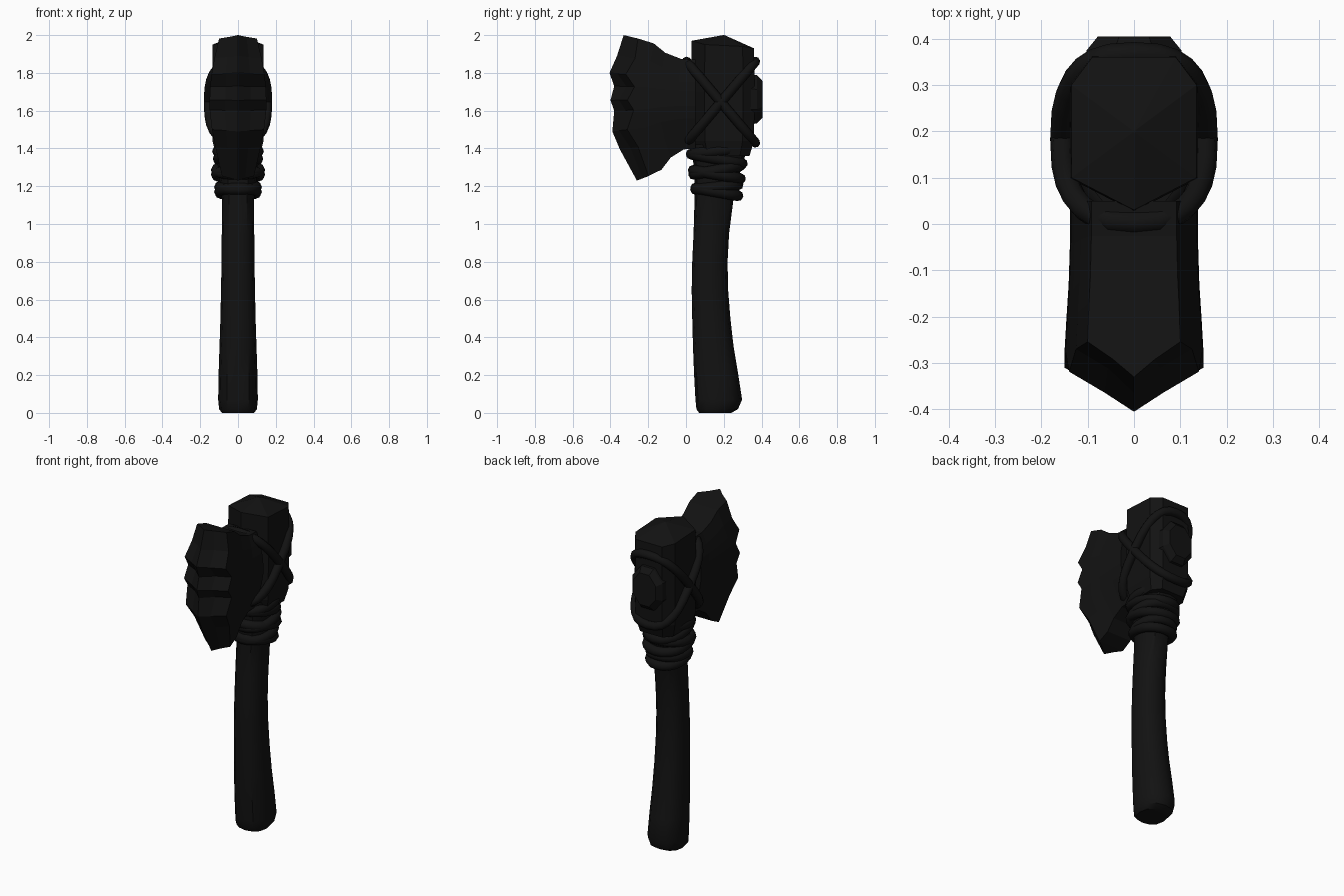
import bpy, bmesh, math

if "Cube" in bpy.data.objects:
    bpy.data.objects.remove(bpy.data.objects["Cube"])

mat = bpy.data.materials.new("dark")
mat.diffuse_color = (0.006, 0.006, 0.006, 1)
mat.use_nodes = True
mat.node_tree.nodes["Principled BSDF"].inputs["Base Color"].default_value = mat.diffuse_color


def finish(ob, angle=None):
    ob.data.materials.append(mat)
    if angle:
        bpy.ops.object.select_all(action='DESELECT')
        ob.select_set(True)
        bpy.context.view_layer.objects.active = ob
        bpy.ops.object.shade_smooth_by_angle(angle=math.radians(angle))


def loft(name, rings, caps=None, angle=None):
    """Skin equal-length closed rings; caps: 'fill' = n-gon, 'strip' = mirrored quads."""
    bm = bmesh.new()
    vs = [[bm.verts.new(p) for p in r] for r in rings]
    n = len(vs[0])
    for a, b in zip(vs, vs[1:]):
        for i in range(n):
            j = (i + 1) % n
            bm.faces.new((a[i], a[j], b[j], b[i]))
    for r in (vs[0], vs[-1]):
        if caps == 'fill':
            bm.faces.new(r)
        else:
            for i in range(n // 2):
                f = [r[i], r[i + 1], r[n - 2 - i], r[n - 1 - i]]
                bm.faces.new(list(dict.fromkeys(f)))
    bmesh.ops.recalc_face_normals(bm, faces=bm.faces)
    me = bpy.data.meshes.new(name)
    bm.to_mesh(me)
    bm.free()
    ob = bpy.data.objects.new(name, me)
    bpy.context.collection.objects.link(ob)
    finish(ob, angle)
    return ob


def spow(v, e):
    return math.copysign(abs(v) ** e, v)


def rope(name, cy, cz, rx, ry, rise, radius, e=1.0, n=28):
    """Closed rope loop round the haft, tilted front to back by +-rise."""
    cu = bpy.data.curves.new(name, 'CURVE')
    cu.dimensions = '3D'
    cu.bevel_depth = radius
    cu.bevel_resolution = 2
    sp = cu.splines.new('POLY')
    sp.points.add(n - 1)
    sp.use_cyclic_u = True
    for i, p in enumerate(sp.points):
        a = math.tau * i / n
        s = spow(math.sin(a), e)
        p.co = (rx * spow(math.cos(a), e), cy + ry * s, cz + rise * s, 1)
    ob = bpy.data.objects.new(name, cu)
    bpy.context.collection.objects.link(ob)
    bpy.ops.object.select_all(action='DESELECT')
    ob.select_set(True)
    bpy.context.view_layer.objects.active = ob
    bpy.ops.object.convert(target='MESH')
    finish(bpy.context.object, 50)


# wooden handle: (z, front y, back y, half width)
prof = [(0, .07, .24, .085), (.02, .055, .275, .1), (.07, .05, .297, .105),
        (.2, .043, .277, .103), (.35, .037, .252, .098), (.5, .033, .235, .093),
        (.65, .03, .223, .09), (.8, .033, .22, .087), (.95, .04, .228, .086),
        (1.12, .045, .25, .084), (1.25, .045, .28, .1), (1.42, .03, .33, .12)]
N = 12
loft("handle", [[(w * spow(math.cos(math.tau * i / N), .85),
                  (f + b) / 2 + (b - f) / 2 * spow(math.sin(math.tau * i / N), .85), z)
                 for i in range(N)] for z, f, b, w in prof], 'fill', 35)


# hafted block at the top with a low faceted peak
def block(z, k=1.0, peak=0.0):
    half = [(0, .03, .02), (.135, .1, 0), (.135, .3, -.01), (.09, .36, -.02)]
    pts = half + [(-x, y, d) for x, y, d in reversed(half[1:])]
    return [(x * k, .2 + (y - .2) * k, z + d * peak) for x, y, d in pts]


loft("haft_block", [block(1.36, .85), block(1.44), block(1.7, 1.02),
                    block(1.95, 1, 1), block(2.0, .02)], 'fill')

# stone blade: rows of (edge y, edge z, half width, chip shift)
rows = [(-.26, 1.23, .085, 0), (-.35, 1.395, .12, -.04), (-.39, 1.49, .138, .02),
        (-.38, 1.6, .15, -.04), (-.4, 1.655, .15, 0), (-.38, 1.73, .148, -.05),
        (-.405, 1.8, .14, .01), (-.365, 1.89, .125, -.03), (-.33, 2.0, .1, 0)]
# stations from butt to edge: (travel, flare, thickness)
stations = [(0, 0, .92), (.2, .03, .92), (.42, .28, .94), (.58, .66, .97), (.8, .86, 1), (.9, .93, .45)]
rings = []
for ey, ez, w, chip in rows:
    bz = 1.40 + (ez - 1.23) / .77 * .47
    side = []
    for t, f, k in stations:
        t += chip if t > .75 else 0
        side.append((w * k, .05 + (ey - .05) * t, bz + (ez - bz) * f))
    rings.append(side + [(0, ey, ez)] + [(-x, y, z) for x, y, z in reversed(side)])
loft("stone_blade", rings, 'strip')

# butt of the stone showing at the back
loft("stone_butt", [[(r * .8 * math.cos(math.tau * (i + .5) / 8), y,
                      1.66 + r * math.sin(math.tau * (i + .5) / 8)) for i in range(8)]
                    for y, r in ((.3, .15), (.375, .138), (.405, .105))], 'fill')

# crossed lashings over the head
for s in (-1, 1):
    rope("cross_lashing", .185, 1.645, .155, .182, s * .215, .026, .75)

# stacked wraps on the neck: (z, half width, half depth, tilt)
for z, rx, ry, tilt in [(1.385, .108, .135, .015), (1.345, .105, .135, -.025),
                        (1.285, .115, .122, .022), (1.262, .115, .125, -.022),
                        (1.195, .098, .112, .012), (1.17, .098, .112, -.02)]:
    rope("neck_wrap", .163, z, rx, ry, tilt, .029, .9, 20)
